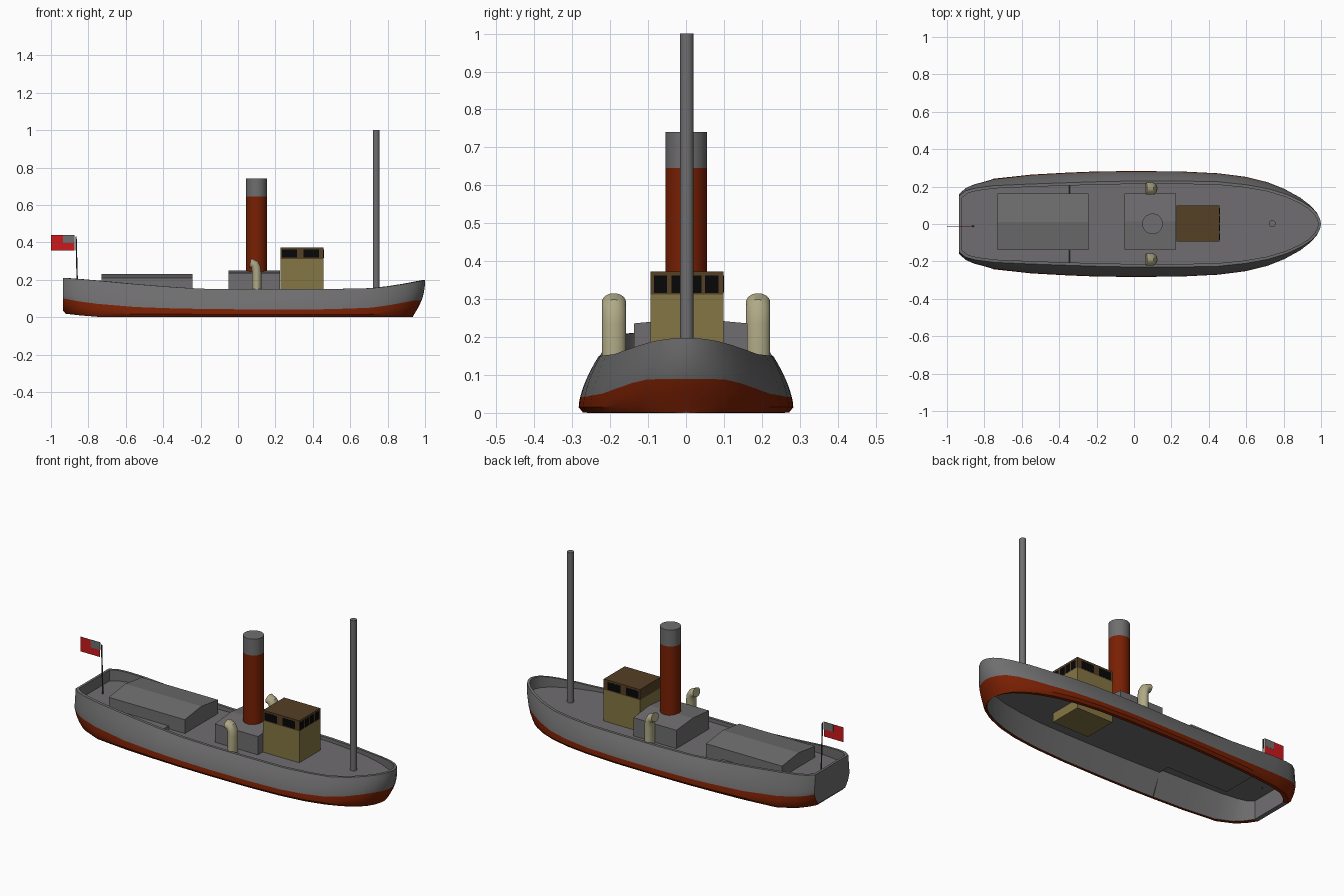
import bpy, bmesh, math
from mathutils import Vector, Matrix

if "Cube" in bpy.data.objects:
    bpy.data.objects.remove(bpy.data.objects["Cube"])


def material(name, r, g, b):
    m = bpy.data.materials.new(name)
    m.diffuse_color = (r, g, b, 1)
    m.use_nodes = True
    m.node_tree.nodes["Principled BSDF"].inputs["Base Color"].default_value = m.diffuse_color
    return m


GREY = material("grey paint", .16, .155, .16)
RED = material("rust red", .19, .014, .001)
TAN = material("tan cabin", .23, .18, .058)
BROWN = material("brown wood", .09, .05, .018)
CREAM = material("cream vent", .43, .40, .24)
FLAG = material("flag red", .60, .010, .012)
BLACK = material("window black", .002, .002, .002)
DARK = material("dark staff", .05, .05, .05)


def finish(name, bm, mats, smooth=None):
    bmesh.ops.recalc_face_normals(bm, faces=bm.faces)
    me = bpy.data.meshes.new(name)
    bm.to_mesh(me)
    bm.free()
    ob = bpy.data.objects.new(name, me)
    bpy.context.collection.objects.link(ob)
    for m in mats:
        me.materials.append(m)
    if smooth:
        bpy.ops.object.select_all(action='DESELECT')
        ob.select_set(True)
        bpy.context.view_layer.objects.active = ob
        bpy.ops.object.shade_smooth_by_angle(angle=math.radians(smooth))
    return ob


def box(name, lo, hi, mat):
    lo, hi = Vector(lo), Vector(hi)
    bm = bmesh.new()
    bmesh.ops.create_cube(bm, size=1, matrix=Matrix.Translation((lo + hi) / 2)
                          @ Matrix.Diagonal((*(hi - lo), 1)))
    return finish(name, bm, [mat])


def tube(name, path, rx, ry, mat, sides=24):
    """Sweep an ellipse along (x, y, z, tilt towards -x)."""
    bm = bmesh.new()
    rings = []
    for x, y, z, tilt in path:
        t = math.radians(tilt)
        ring = []
        for k in range(sides):
            a = 2 * math.pi * k / sides
            c = rx * math.cos(a)
            ring.append(bm.verts.new((x + c * math.cos(t), y + ry * math.sin(a), z + c * math.sin(t))))
        rings.append(ring)
    for a, b in zip(rings, rings[1:]):
        for k in range(sides):
            j = (k + 1) % sides
            bm.faces.new((a[k], a[j], b[j], b[k]))
    bm.faces.new(rings[0])
    bm.faces.new(rings[-1])
    return finish(name, bm, [mat], 35)


def gabled_house(name, x0, x1, y0, y1, base, eave, ridge):
    ym = (y0 + y1) / 2
    prof = [(y0, base), (y1, base), (y1, eave), (ym, ridge), (y0, eave)]
    bm = bmesh.new()
    a, b = [[bm.verts.new((x, y, z)) for y, z in prof] for x in (x0, x1)]
    bm.faces.new(a)
    bm.faces.new(b)
    for k in range(5):
        j = (k + 1) % 5
        bm.faces.new((a[k], a[j], b[j], b[k]))
    return finish(name, bm, [GREY])


def interp(table, x):
    for (xa, a), (xb, b) in zip(table, table[1:]):
        if x <= xb:
            return a + (b - a) * max(0, (x - xa) / (xb - xa))
    return table[-1][1]


# Hull: stations of x, half width at the rail, largest half width
STATIONS = [(-.935, 0, 0), (-.935, .15, .165), (-.9, .178, .199), (-.85, .192, .22),
            (-.75, .205, .242), (-.55, .214, .264), (-.352, .221, .275), (-.348, .221, .275),
            (-.2, .226, .281), (0, .23, .283), (.25, .23, .281), (.45, .226, .271),
            (.6, .21, .252), (.72, .188, .224), (.82, .157, .188), (.9, .119, .147),
            (.95, .086, .108), (.98, .054, .069), (.995, .025, .032), (1, 0, 0)]
RAIL = [(-.935, .21), (-.8, .2), (-.6, .181), (-.4, .164), (-.2, .152), (0, .15),
        (.5, .15), (.72, .155), (.85, .17), (1, .198)]
WATERLINE = [(-.935, .1), (-.8, .075), (-.5, .05), (-.1, .042), (.5, .042), (.75, .052), (.95, .088), (1, .09)]
DECK_AFT, DECK_FORE = .147, .13

bm = bmesh.new()
columns = []
for x, wt, wm in STATIONS:
    rail, wl = interp(RAIL, x), interp(WATERLINE, x)
    fore = max(0, (x - .55) / .45) ** 2
    aft = max(0, (-.78 - x) / .155)
    low = .1 * rail + .012 * aft

    def side(z):
        s = min(1, z / rail)
        w = wm + (wt - wm) * max(0, (s - .1) / .9) ** 1.6
        w *= 1 - .5 * aft ** 2 * max(0, 1 - s / .55) ** 2      # rounded stern
        return (x - .07 * fore * (1 - s) ** 2.2, w, z)

    wb = side(low)[1]
    pts = [(x * .955 - .02 * fore, wb * .9, .016 * aft),
           (x * .985 - .05 * fore, wb * .96, .001 + .017 * aft),
           side(low), side((low + wl) / 2), side(wl)]
    pts += [side(wl + (rail - wl) * k / 5) for k in range(1, 6)]
    deck = DECK_AFT if x < -.35 else DECK_FORE
    xi, yi = x * .985, wt * .93
    pts += [(xi, yi, rail), (xi, yi, deck), (xi, 0, deck)]
    # underside of the deck and inner lining of the hull
    pts += [(xi * .995, 0, deck - .003), (xi * .995, yi * .995, deck - .003), pts[0]]
    columns.append([bm.verts.new(p) for p in pts])
for i, (a, b) in enumerate(zip(columns, columns[1:])):
    for k in range(len(a) - 1):
        if k == 12:
            continue
        f = bm.faces.new((a[k], b[k], b[k + 1], a[k + 1]))
        f.material_index = 1 if k < 4 and i > 0 else 0   # red below the waterline
geom = bm.verts[:] + bm.edges[:] + bm.faces[:]
dup = bmesh.ops.duplicate(bm, geom=geom)["geom"]
for v in dup:
    if isinstance(v, bmesh.types.BMVert):
        v.co.y = -v.co.y
bmesh.ops.remove_doubles(bm, verts=bm.verts, dist=.0004)
bmesh.ops.dissolve_degenerate(bm, edges=bm.edges, dist=.0003)
finish("hull", bm, [GREY, RED], 35)

# Deck houses
gabled_house("aft_trunk", -.73, -.243, -.14, .163, .128, .21, .23)
gabled_house("engine_casing", -.052, .224, -.137, .162, .128, .236, .25)

# Funnel, mast
tube("funnel", [(.099, .001, .128, 0), (.099, .001, .645, 0)], .055, .055, RED, 32)
tube("funnel_cap", [(.099, .001, .645, 0), (.099, .001, .74, 0)], .055, .055, GREY, 32)
tube("mast", [(.739, .002, .128, 0), (.739, .002, 1, 0)], .018, .018, GREY, 20)

# Wheelhouse with brown upper band and roof
X0, X1, YC, W = .226, .458, .003, .096
box("wheelhouse_walls", (X0, YC - W, .075), (X1, YC + W, .312), TAN)
box("wheelhouse_top", (X0, YC - W, .312), (X1, YC + W, .373), BROWN)
for n, s in (("left", -1), ("right", 1)):
    for k, (a, b) in enumerate(((.236, .316), (.35, .432))):
        ya, yb = sorted((YC + s * (W - .002), YC + s * (W + .001)))
        box(f"side_window_{n}_{k}", (a, ya, .318), (b, yb, .362), BLACK)
for k, y in enumerate((-.067, -.021, .024, .068)):
    box(f"front_window_{k}", (X1 - .002, y - .0175, .316), (X1 + .001, y + .0175, .362), BLACK)

# Cowl vents facing aft
for n, s in (("left", -1), ("right", 1)):
    y = s * .19
    tube(f"vent_{n}", [(.1, y, .128, 0), (.1, y, .235, 0), (.097, y, .262, 18),
                       (.088, y, .281, 45), (.065, y, .291, 78)], .025, .032, CREAM)

# Flagstaff and flag
YF = -.012
tube("flagstaff", [(-.858, YF, .14, 0), (-.866, YF, .43, 0)], .0035, .0035, DARK, 8)
box("flag", (-1, YF - .0006, .355), (-.875, YF + .0006, .44), FLAG)
box("flag_canton", (-.936, YF - .0012, .396), (-.875, YF + .0012, .44), GREY)
